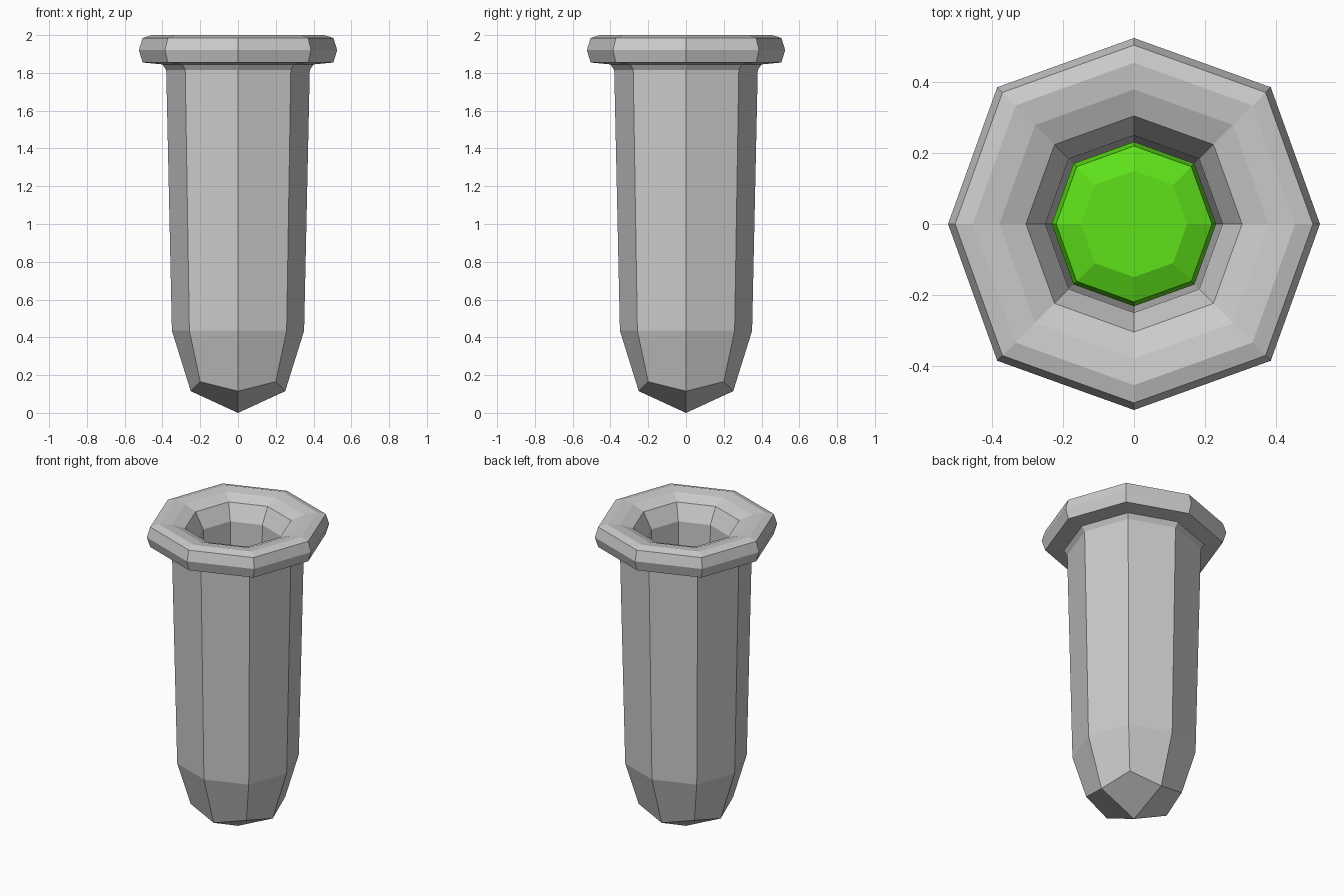
import bpy, bmesh
from math import cos, sin, pi

if "Cube" in bpy.data.objects:
    bpy.data.objects.remove(bpy.data.objects["Cube"])

SIDES = 8
DIAG = 1.04  # diagonal corners sit slightly further out


def lathe(name, profile, bottom_rise=0.05, caps=()):
    """Octagonal lathe. caps: (profile index, centre z) closed by four quads."""
    bm = bmesh.new()
    cap_rows = dict(caps)
    rings = []
    for i, (r, z) in enumerate(profile):
        ring = []
        for k in range(SIDES):
            odd = k % 2
            a = 2 * pi * k / SIDES
            rr = r * (DIAG if odd else 1)
            zz = z
            # rounded ends lift their diagonal corners
            if i in cap_rows and odd:
                rr = r * 1.13
                zz = z + bottom_rise
            ring.append(bm.verts.new((rr * cos(a), rr * sin(a), zz)))
        rings.append(ring)
    for a, b in zip(rings, rings[1:]):
        for k in range(SIDES):
            n = (k + 1) % SIDES
            bm.faces.new((a[k], a[n], b[n], b[k]))
    for i, cz in caps:
        c = bm.verts.new((0, 0, cz))
        ring = rings[i]
        for k in range(0, SIDES, 2):
            bm.faces.new((c, ring[k], ring[k + 1], ring[(k + 2) % SIDES]))
    bmesh.ops.recalc_face_normals(bm, faces=bm.faces)
    mesh = bpy.data.meshes.new(name)
    bm.to_mesh(mesh)
    bm.free()
    obj = bpy.data.objects.new(name, mesh)
    bpy.context.collection.objects.link(obj)
    return obj


# glass tube: outer wall, flanged rim, then inner wall down to the inner floor
tube = [
    (0.25, 0.115), (0.35, 0.435), (0.38, 1.815), (0.40, 1.845),
    (0.505, 1.855), (0.525, 1.92), (0.505, 1.985), (0.455, 2.0),
    (0.38, 1.99), (0.305, 1.96), (0.25, 1.86), (0.232, 0.50), (0.16, 0.27),
]
lathe("test_tube", tube, caps=((0, 0.0), (len(tube) - 1, 0.2)))

# liquid: slightly domed top with a bevelled edge
fluid = [(0.15, 0.28), (0.225, 0.50), (0.232, 1.04), (0.22, 1.09), (0.15, 1.12)]
liquid = lathe("liquid", fluid, caps=((0, 0.21),))
bm = bmesh.new()
bm.from_mesh(liquid.data)
bmesh.ops.holes_fill(bm, edges=[e for e in bm.edges if e.is_boundary], sides=SIDES)
bmesh.ops.recalc_face_normals(bm, faces=bm.faces)
bm.to_mesh(liquid.data)
bm.free()

green = bpy.data.materials.new("green_liquid")
green.diffuse_color = (0.11, 0.75, 0.01, 1)
green.use_nodes = True
green.node_tree.nodes["Principled BSDF"].inputs["Base Color"].default_value = green.diffuse_color
liquid.data.materials.append(green)
